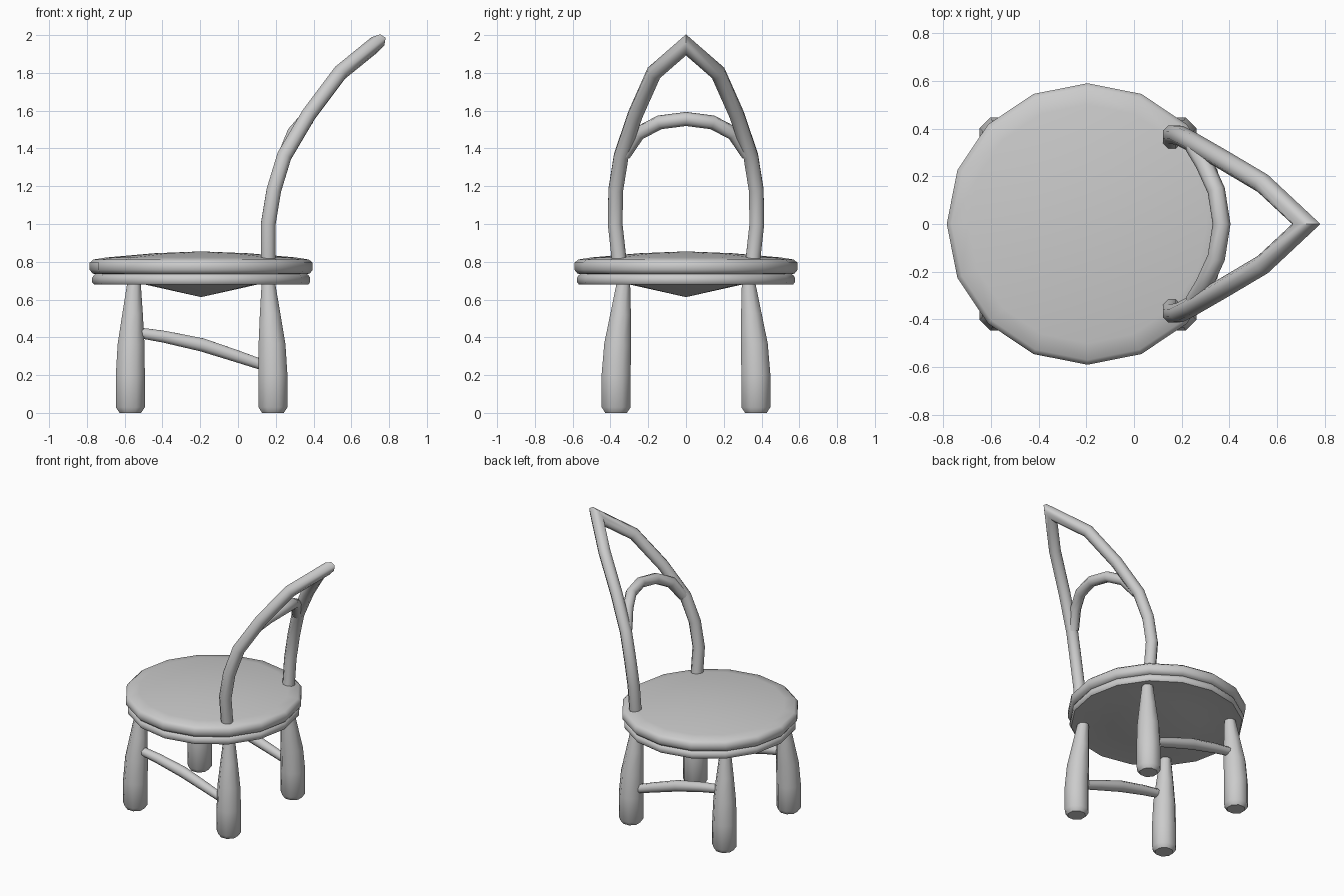
import bpy, bmesh, math
from mathutils import Vector

if "Cube" in bpy.data.objects:
    bpy.data.objects.remove(bpy.data.objects["Cube"])

SEAT_X = -0.195


def finish(name, bm, angle):
    bmesh.ops.recalc_face_normals(bm, faces=bm.faces)
    me = bpy.data.meshes.new(name)
    bm.to_mesh(me)
    bm.free()
    ob = bpy.data.objects.new(name, me)
    bpy.context.collection.objects.link(ob)
    bpy.ops.object.select_all(action='DESELECT')
    bpy.context.view_layer.objects.active = ob
    ob.select_set(True)
    bpy.ops.object.shade_smooth_by_angle(angle=math.radians(angle))
    return ob


def bridge(bm, a, b):
    n = len(a)
    for i in range(n):
        bm.faces.new((a[i], a[(i + 1) % n], b[(i + 1) % n], b[i]))


def tube(name, path, radii, sides=8):
    """Mitred tube along a path with one radius per point."""
    pts = [Vector(p) for p in path]
    dirs = [(b - a).normalized() for a, b in zip(pts, pts[1:])]
    u = dirs[0].orthogonal().normalized()
    v = dirs[0].cross(u)
    turn = math.pi / sides
    offs = [u * math.cos(2 * turn * (i + 0.5)) + v * math.sin(2 * turn * (i + 0.5))
            for i in range(sides)]
    bm = bmesh.new()
    rings = []
    for k, (p, r) in enumerate(zip(pts, radii)):
        if 0 < k < len(pts) - 1:
            d, e = dirs[k - 1], dirs[k]
            n = d + e
            offs = [o - d * (o.dot(n) / d.dot(n)) for o in offs]
        rings.append([bm.verts.new(p + o * r) for o in offs])
        if k < len(dirs):
            offs = [o - dirs[k] * o.dot(dirs[k]) for o in offs]
    for a, b in zip(rings, rings[1:]):
        bridge(bm, a, b)
    bm.faces.new(rings[0])
    bm.faces.new(rings[-1])
    return finish(name, bm, 50)


def lathe(name, profile, sides=16):
    """Turned solid around the seat axis; radius 0 makes a pole."""
    bm = bmesh.new()
    rings = []
    for r, z in profile:
        count = sides if r > 0 else 1
        rings.append([bm.verts.new((SEAT_X + r * math.cos(2 * math.pi * i / sides),
                                    r * math.sin(2 * math.pi * i / sides), z))
                      for i in range(count)])
    for a, b in zip(rings, rings[1:]):
        if len(a) > 1 and len(b) > 1:
            bridge(bm, a, b)
        else:
            pole, ring = (a[0], b) if len(a) == 1 else (b[0], a)
            for i in range(sides):
                bm.faces.new((pole, ring[i], ring[(i + 1) % sides]))
    return finish(name, bm, 50)


def mirrored(half):
    """Complete a path that ends on y = 0 with its mirror image."""
    return half + [(x, -y, z) for x, y, z in reversed(half[:-1])]


# Domed seat with rounded rim
lathe("seat", [(0, 0.855), (0.25, 0.845), (0.5, 0.823), (0.57, 0.812), (0.59, 0.795),
               (0.59, 0.757), (0.575, 0.738), (0.55, 0.732), (0, 0.732)])
# Lower seat ring with shallow bowl underneath
lathe("seat_base", [(0, 0.74), (0.55, 0.74), (0.567, 0.73), (0.577, 0.715),
                    (0.577, 0.692), (0.567, 0.68), (0.3, 0.68), (0, 0.613)])

# Pointed hoop of the backrest
hoop = mirrored([(0.16, 0.352, 0.79), (0.16, 0.375, 1.0), (0.19, 0.372, 1.18),
                 (0.245, 0.343, 1.36), (0.375, 0.268, 1.58), (0.54, 0.17, 1.8),
                 (0.722, 0, 1.948)])
tube("back_hoop", hoop, [0.042] * len(hoop))

# Inner arch of the backrest
arch = mirrored([(0.25, 0.325, 1.37), (0.295, 0.25, 1.48), (0.345, 0.14, 1.538),
                 (0.367, 0, 1.556)])
tube("back_arch", arch, [0.037] * len(arch))

# Turned legs and the side stretchers
for side, sy in (("front", -1), ("back", 1)):
    for end, x, lean in (("left", -0.57, 0.02), ("right", 0.185, -0.025)):
        steps = [(0, 0), (0, 0.03), (0, 0.2), (0.2, 0.36), (0.6, 0.52), (1, 0.7)]
        tube(f"{side}_{end}_leg",
             [(x + lean * t, sy * (0.37 - 0.04 * t), z) for t, z in steps],
             [0.062, 0.083, 0.083, 0.077, 0.059, 0.037])
    tube(f"{side}_stretcher",
         [(-0.56, sy * 0.362, 0.43), (-0.39, sy * 0.364, 0.403), (-0.19, sy * 0.366, 0.36),
          (0, sy * 0.368, 0.298), (0.17, sy * 0.37, 0.24)],
         [0.029, 0.034, 0.038, 0.034, 0.029])
